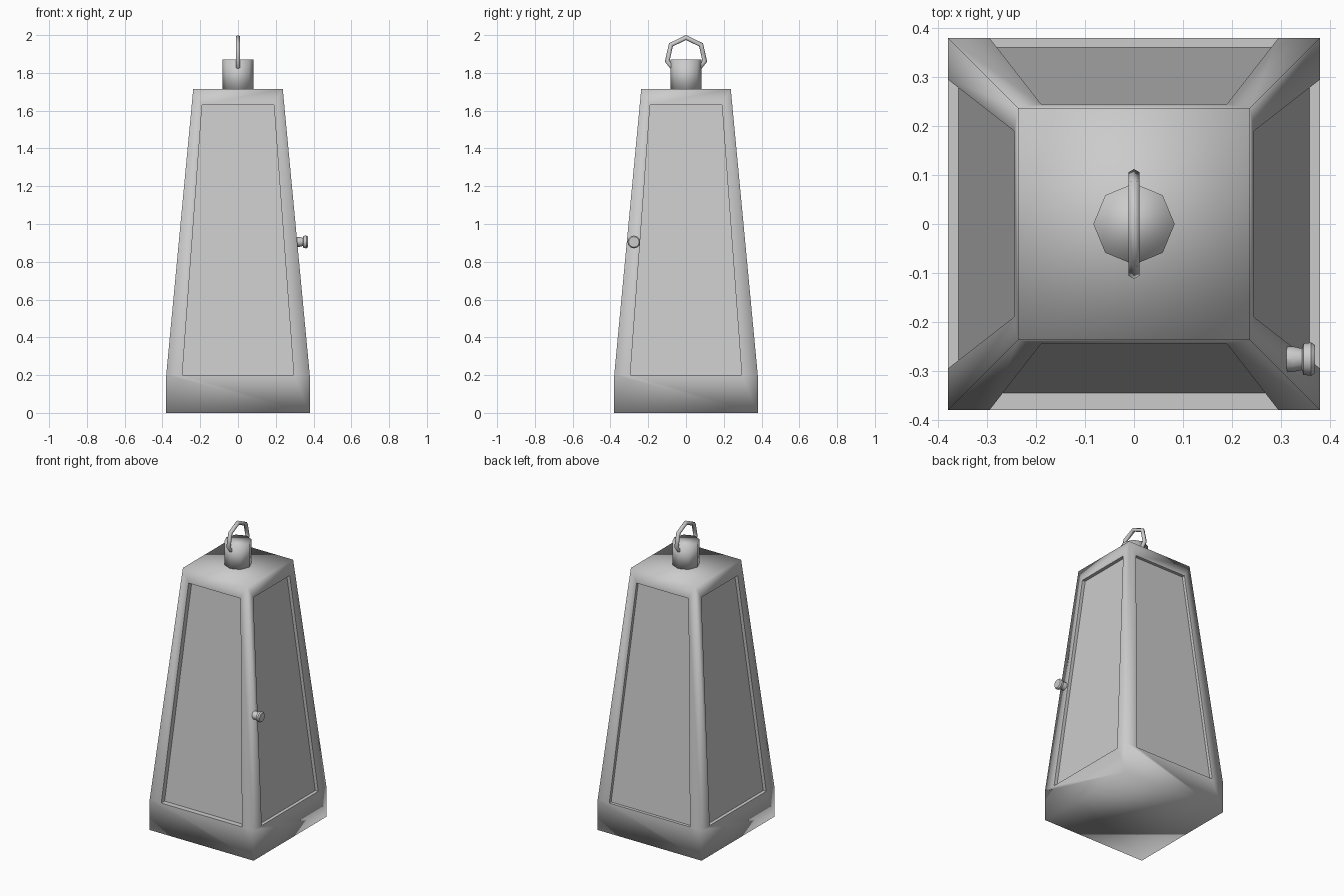
import bpy, bmesh
from math import pi
from mathutils import Matrix, Vector

if "Cube" in bpy.data.objects:
    bpy.data.objects.remove(bpy.data.objects["Cube"])

BASE, TOP = 0.38, 0.237          # half widths of the base and of the roof
Z_KINK, Z_TOP = 0.2, 1.715       # taper start and roof height
OPEN = ((0.295, 0.195), (0.19, 1.63))  # opening half width and height, bottom / top


def half(z):
    """Half width of the body at height z."""
    return BASE + (TOP - BASE) * max(0, z - Z_KINK) / (Z_TOP - Z_KINK)


def make(name, bm, smooth):
    bmesh.ops.remove_doubles(bm, verts=bm.verts, dist=1e-5)
    bmesh.ops.recalc_face_normals(bm, faces=bm.faces)
    for f in bm.faces:
        f.smooth = smooth
    me = bpy.data.meshes.new(name)
    bm.to_mesh(me)
    bm.free()
    ob = bpy.data.objects.new(name, me)
    bpy.context.collection.objects.link(ob)
    return ob


def quad(bm, pts, rot):
    return bm.faces.new([bm.verts.new(rot @ Vector(p)) for p in pts])


# Frame: tapered shell with a trapezoid opening and recessed pane on each side
frame = bmesh.new()
recess = {"front": 0.035, "right": 0.022, "back": 0.02, "left": 0.022}
(wb, zb), (wt, zt) = OPEN
zb = Z_KINK
for i, (side, depth) in enumerate(recess.items()):
    rot = Matrix.Rotation(i * pi / 2, 3, 'Z')
    ground = [(-BASE, -BASE, 0), (BASE, -BASE, 0)]
    outer = [(-BASE, -BASE, Z_KINK), (BASE, -BASE, Z_KINK),
             (TOP, -TOP, Z_TOP), (-TOP, -TOP, Z_TOP)]
    inner = [(-wb, -half(zb), zb), (wb, -half(zb), zb),
             (wt, -half(zt), zt), (-wt, -half(zt), zt)]
    pane = [(x, y + depth, z) for x, y, z in inner]
    # base side, split at the opening corners
    base = quad(bm := frame, [ground[0], ground[1], outer[1], inner[1]], rot)
    frame.faces.remove(base)
    frame.faces.new([frame.verts.new(rot @ Vector(p)) for p in
                     ground + [outer[1], inner[1], inner[0], outer[0]]])
    # posts, top rail and recess walls
    for a in range(4):
        b = (a + 1) % 4
        if a:
            quad(frame, [outer[a], outer[b], inner[b], inner[a]], rot)
        quad(frame, [inner[a], inner[b], pane[b], pane[a]], rot)
    # glass pane
    glass = bmesh.new()
    quad(glass, pane, rot)
    bmesh.ops.recalc_face_normals(glass, faces=glass.faces)
    glass.faces.ensure_lookup_table()
    outward = rot @ Vector((0, -1, 0))
    ob = make(side + "_glass", glass, False)
    if ob.data.polygons[0].normal.dot(outward) < 0:
        ob.data.flip_normals()

# Floor and roof
for h, z in ((BASE, 0), (TOP, Z_TOP)):
    quad(frame, [(-h, -h, z), (h, -h, z), (h, h, z), (-h, h, z)], Matrix.Identity(3))
loose = [v for v in frame.verts if not v.link_faces]
bmesh.ops.delete(frame, geom=loose, context='VERTS')
body = make("lantern_frame", frame, True)

# Keep the opening rims crisp while the outer corners shade softly
bm = bmesh.new()
bm.from_mesh(body.data)
if sum((f.normal.dot(f.calc_center_median() - Vector((0, 0, 0.8))) for f in bm.faces
        if len(f.verts) == 6)) < 0:
    bmesh.ops.reverse_faces(bm, faces=bm.faces)
rim = {(round(w, 3), round(z, 3)) for w, z in ((wb, zb), (wt, zt))}
for e in bm.edges:
    if all((round(min(abs(v.co.x), abs(v.co.y)), 3), round(v.co.z, 3)) in rim
           for v in e.verts):
        e.smooth = False
bm.to_mesh(body.data)
bm.free()

# Chimney cap: eight-sided cylinder with a corner on each axis
bpy.ops.mesh.primitive_cylinder_add(vertices=8, radius=0.083, depth=0.17,
                                    location=(0, 0, 1.785))
bpy.context.object.name = "chimney_cap"
bpy.ops.object.shade_smooth()

# Hanging ring: seven-sided torus with a corner at the top
bpy.ops.mesh.primitive_torus_add(major_segments=7, minor_segments=6,
                                 major_radius=0.102, minor_radius=0.013,
                                 location=(0, 0, 1.885), rotation=(0, -pi / 2, 0))
bpy.context.object.name = "hanging_ring"
bpy.ops.object.shade_smooth()

# Door knob: turned profile (distance along x, radius) on the right front post
profile = [(0.295, 0.026), (0.325, 0.026), (0.343, 0.022), (0.346, 0.032),
           (0.362, 0.034), (0.37, 0.028)]
knob = bmesh.new()
n = 12
rings = []
for x, r in profile:
    rings.append([knob.verts.new(Matrix.Rotation(k * 2 * pi / n, 3, 'X') @ Vector((0, r, 0))
                                 + Vector((x, -0.276, 0.905))) for k in range(n)])
for r0, r1 in zip(rings, rings[1:]):
    for k in range(n):
        knob.faces.new([r0[k], r0[(k + 1) % n], r1[(k + 1) % n], r1[k]])
knob.faces.new(rings[0])
knob.faces.new(rings[-1])
ob = make("door_knob", knob, True)
bpy.ops.object.select_all(action='DESELECT')
ob.select_set(True)
bpy.context.view_layer.objects.active = ob
bpy.ops.object.shade_smooth_by_angle()
